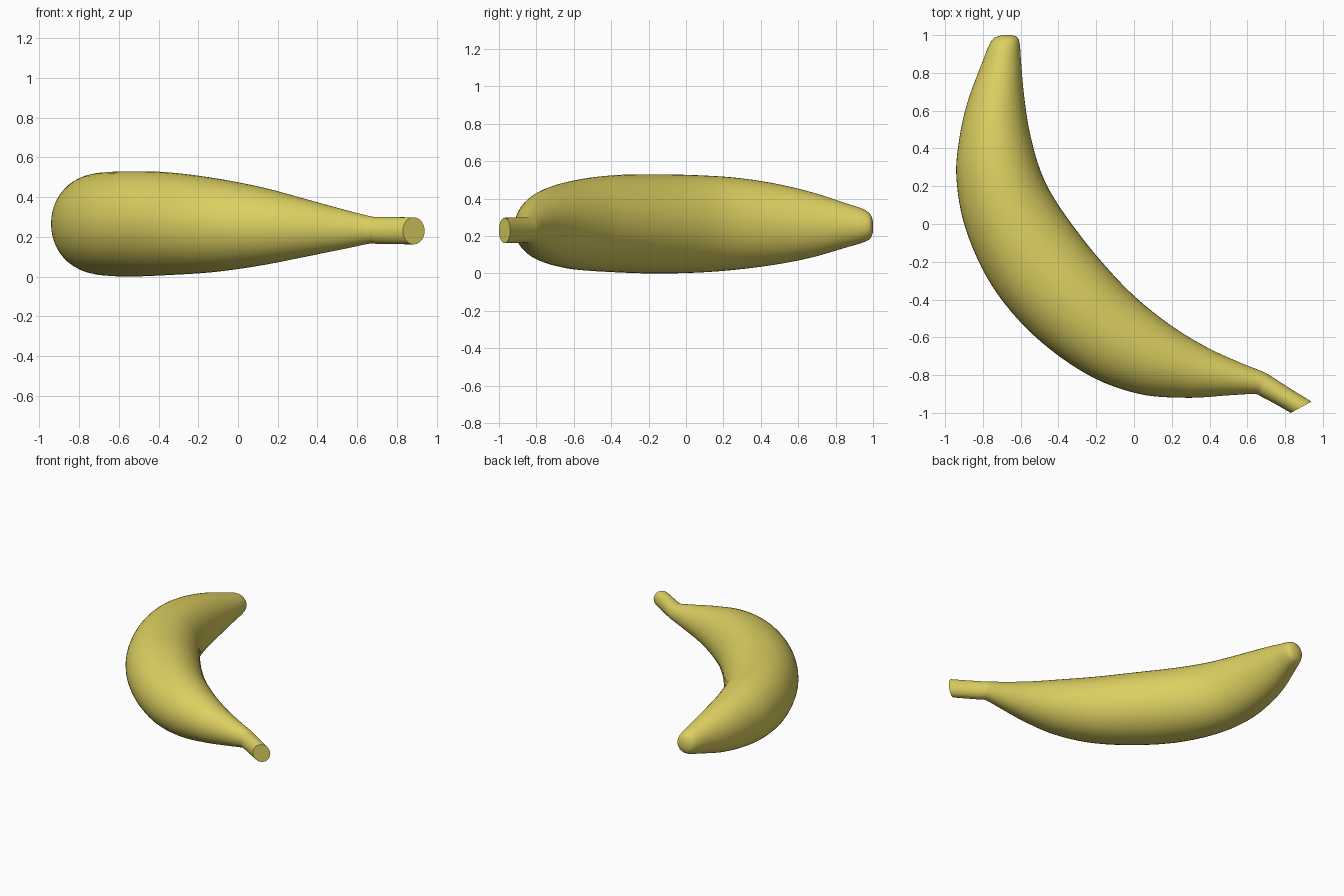
import bpy, bmesh, math
from mathutils import Vector

if "Cube" in bpy.data.objects:
    bpy.data.objects.remove(bpy.data.objects["Cube"])

SEGMENTS, STEPS = 48, 6

# Cross-sections from blossom tip to stem:
# outer x, outer y, inner x, inner y, centre z, half height
SECTIONS = [
    (-.700, 1.00, -.645, 1.00, .250, .030),
    (-.742, .983, -.615, .985, .252, .066),
    (-.768, .945, -.604, .945, .255, .090),
    (-.802, .860, -.598, .860, .257, .117),
    (-.880, .650, -.583, .690, .260, .175),
    (-.925, .450, -.555, .500, .264, .217),
    (-.940, .240, -.505, .310, .266, .245),
    (-.890, -.03, -.440, .165, .265, .260),
    (-.750, -.33, -.330, .000, .265, .265),
    (-.530, -.59, -.180, -.19, .266, .259),
    (-.250, -.795, .000, -.38, .259, .237),
    (.020, -.898, .200, -.54, .253, .198),
    (.280, -.920, .390, -.655, .245, .146),
    (.500, -.907, .560, -.733, .238, .100),
    (.635, -.900, .685, -.783, .235, .070),
    (.675, -.914, .735, -.812, .232, .068),
    (.750, -.954, .835, -.876, .231, .068),
    (.830, -1.00, .940, -.940, .230, .068),
]


def spline(a, b, c, d, t):
    return [0.5 * (2 * q + (r - p) * t + (2 * p - 5 * q + 4 * r - s) * t * t
                   + (3 * q - p - 3 * r + s) * t ** 3)
            for p, q, r, s in zip(a, b, c, d)]


def ring(bm, section):
    ox, oy, ix, iy, z, h = section
    outer, inner = Vector((ox, oy, z)), Vector((ix, iy, z))
    centre, half = (outer + inner) / 2, (outer - inner) / 2
    verts = []
    for k in range(SEGMENTS):
        a = 2 * math.pi * k / SEGMENTS
        verts.append(bm.verts.new(
            centre + half * math.cos(a) + Vector((0, 0, h * math.sin(a)))))
    return verts


# Smoothly interpolated stations along the fruit
last = len(SECTIONS) - 1
stations = []
for i in range(last):
    four = [SECTIONS[min(max(i + o, 0), last)] for o in (-1, 0, 1, 2)]
    stations += [spline(*four, s / STEPS) for s in range(STEPS)]
stations.append(SECTIONS[-1])

# Banana skin, closed at the tip and at the slanted stem cut
bm = bmesh.new()
rings = [ring(bm, s) for s in stations]
for r0, r1 in zip(rings, rings[1:]):
    for k in range(SEGMENTS):
        n = (k + 1) % SEGMENTS
        bm.faces.new((r0[k], r0[n], r1[n], r1[k]))
bm.faces.new(rings[0])
bm.faces.new(rings[-1])
bmesh.ops.recalc_face_normals(bm, faces=bm.faces)
mesh = bpy.data.meshes.new("banana")
bm.to_mesh(mesh)
bm.free()

banana = bpy.data.objects.new("banana", mesh)
bpy.context.collection.objects.link(banana)
yellow = bpy.data.materials.new("banana_yellow")
yellow.diffuse_color = (0.72, 0.63, 0.12, 1)
yellow.use_nodes = True
yellow.node_tree.nodes["Principled BSDF"].inputs["Base Color"].default_value = yellow.diffuse_color
mesh.materials.append(yellow)

bpy.context.view_layer.objects.active = banana
banana.select_set(True)
bpy.ops.object.shade_smooth_by_angle(angle=math.radians(40))
